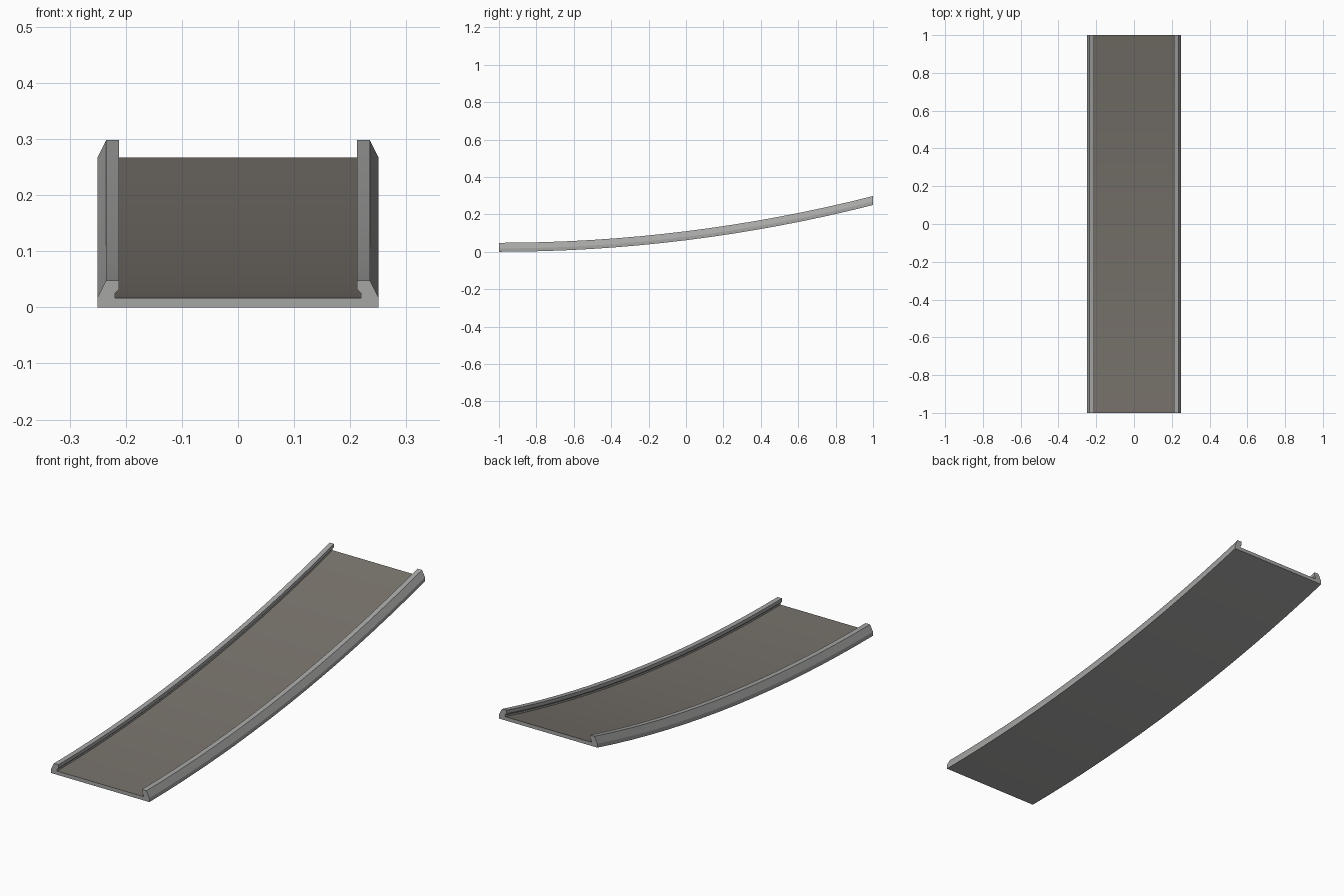
import bpy, bmesh, math

if "Cube" in bpy.data.objects:
    bpy.data.objects.remove(bpy.data.objects["Cube"])

SEGMENTS = 16
RISE = 0.25


def material(name, rgb):
    m = bpy.data.materials.new(name)
    m.diffuse_color = (*rgb, 1.0)
    m.use_nodes = True
    m.node_tree.nodes["Principled BSDF"].inputs["Base Color"].default_value = m.diffuse_color
    return m


grey = material("light grey", (0.38, 0.38, 0.375))
brown = material("brown grey", (0.19, 0.172, 0.15))

# Circular arc that starts level at the front and rises to the back
RADIUS = (4 + RISE ** 2) / (2 * RISE)


def arc(y):
    return RADIUS - math.sqrt(RADIUS ** 2 - (y + 1) ** 2)


# Right half of the cross-section: outer wall, bevel, kerb top, undercut lip
half = [(0.25, 0.0), (0.25, 0.018), (0.235, 0.048), (0.212, 0.048),
        (0.212, 0.032), (0.219, 0.025), (0.219, 0.017)]
profile = half + [(-x, z) for x, z in reversed(half)]

# Ramp slab with both kerbs, swept along the arc
bm = bmesh.new()
rings = []
for i in range(SEGMENTS + 1):
    y = -1 + 2 * i / SEGMENTS
    rings.append([bm.verts.new((x, y, z + arc(y))) for x, z in profile])

n = len(profile)
for a, b in zip(rings, rings[1:]):
    for k in range(n):
        j = (k + 1) % n
        f = bm.faces.new((a[k], a[j], b[j], b[k]))
        # the driving surface is the span between the two kerbs
        f.material_index = 1 if k == len(half) - 1 else 0
bm.faces.new(rings[0])
bm.faces.new(rings[-1][::-1])
bmesh.ops.recalc_face_normals(bm, faces=bm.faces)

mesh = bpy.data.meshes.new("curved_ramp")
bm.to_mesh(mesh)
bm.free()
mesh.materials.append(grey)
mesh.materials.append(brown)
ramp = bpy.data.objects.new("curved_ramp", mesh)
bpy.context.collection.objects.link(ramp)

# Smooth along the curve, sharp across the section
bpy.context.view_layer.objects.active = ramp
ramp.select_set(True)
bpy.ops.object.shade_smooth_by_angle(angle=math.radians(20))
